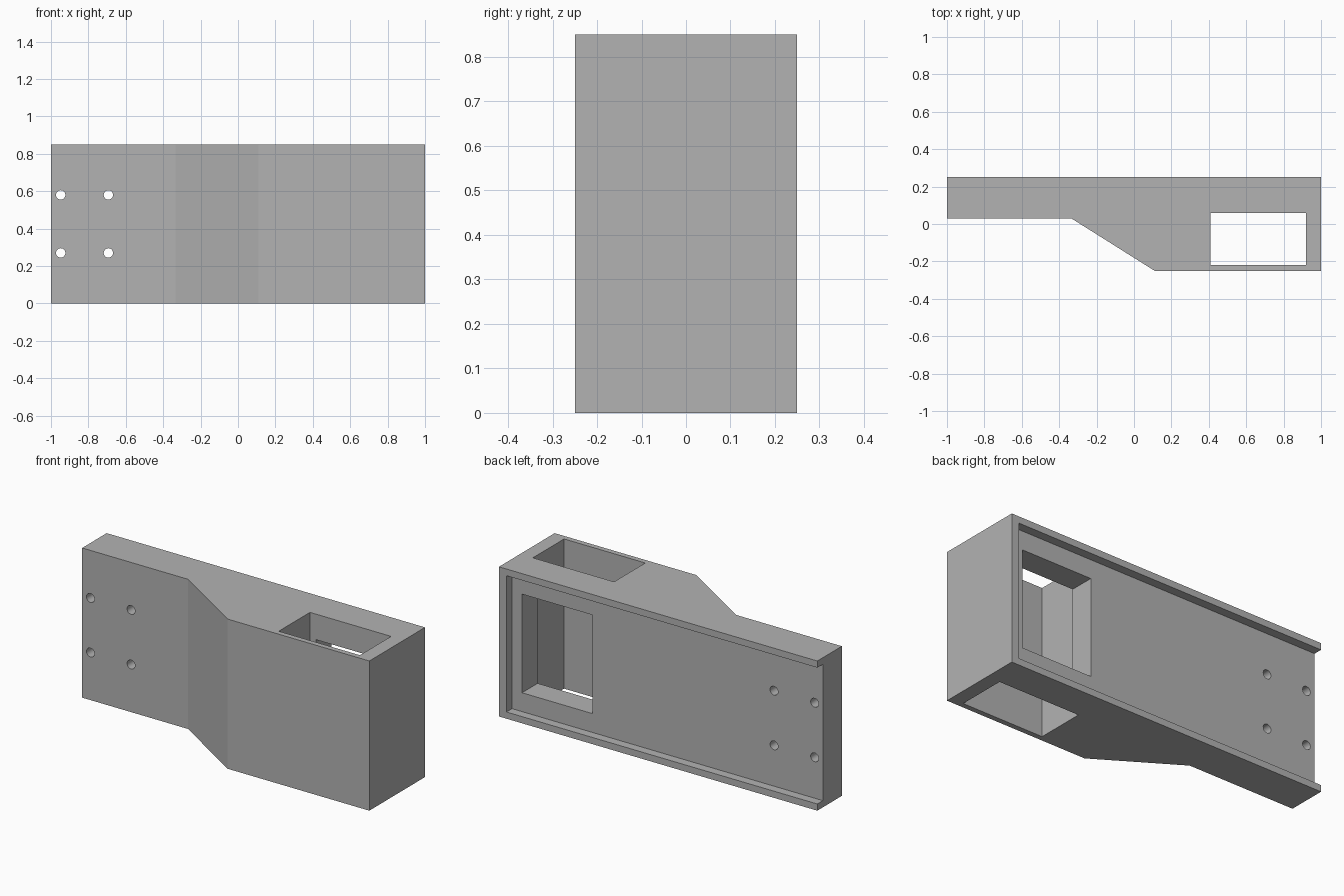
import bpy, bmesh, math
from mathutils import Matrix

if "Cube" in bpy.data.objects:
    bpy.data.objects.remove(bpy.data.objects["Cube"])

H = 0.85
grey = bpy.data.materials.new("plain grey")
grey.diffuse_color = (0.45, 0.45, 0.45, 1)
grey.use_nodes = True
grey.node_tree.nodes["Principled BSDF"].inputs["Base Color"].default_value = grey.diffuse_color


def add_object(name, bm):
    bmesh.ops.recalc_face_normals(bm, faces=bm.faces)
    mesh = bpy.data.meshes.new(name)
    bm.to_mesh(mesh)
    bm.free()
    obj = bpy.data.objects.new(name, mesh)
    bpy.context.collection.objects.link(obj)
    mesh.materials.append(grey)
    return obj


def box(name, x0, x1, y0, y1, z0, z1):
    bm = bmesh.new()
    bmesh.ops.create_cube(bm, size=1)
    bmesh.ops.scale(bm, vec=(x1 - x0, y1 - y0, z1 - z0), verts=bm.verts)
    bmesh.ops.translate(bm, vec=((x0 + x1) / 2, (y0 + y1) / 2, (z0 + z1) / 2), verts=bm.verts)
    return add_object(name, bm)


def drill(name, x, z, radius):
    bm = bmesh.new()
    bmesh.ops.create_cone(bm, cap_ends=True, segments=32, radius1=radius, radius2=radius, depth=1,
                          matrix=Matrix.Translation((x, 0, z)) @ Matrix.Rotation(math.pi / 2, 4, 'X'))
    return add_object(name, bm)


# Body: plan outline with a sloped step, raised to full height
outline = [(-1, 0.25), (-1, 0.03), (-0.335, 0.03), (0.11, -0.25), (1, -0.25), (1, 0.25)]
bm = bmesh.new()
base = bm.faces.new([bm.verts.new((x, y, 0)) for x, y in outline])
top = bmesh.ops.extrude_face_region(bm, geom=[base])["geom"]
bmesh.ops.translate(bm, vec=(0, 0, H), verts=[g for g in top if isinstance(g, bmesh.types.BMVert)])
body = add_object("bracket_body", bm)

# Back channel (open at the left end), vertical shaft, back window, screw holes
cutters = [
    box("channel_cutter", -1.1, 0.953, 0.2, 0.4, 0.038, H - 0.038),
    box("shaft_cutter", 0.41, 0.92, -0.22, 0.06, -0.1, H + 0.1),
    box("window_cutter", 0.447, 0.89, 0.0, 0.3, 0.145, H - 0.145),
]
cutters += [drill("screw_hole_cutter", x, z, 0.025) for x in (-0.948, -0.693) for z in (0.27, 0.58)]

for cutter in cutters:
    cutter.hide_render = True
    mod = body.modifiers.new(cutter.name, 'BOOLEAN')
    mod.operation = 'DIFFERENCE'
    mod.solver = 'EXACT'
    mod.object = cutter

# Apply the cuts and discard the cutters
bpy.context.view_layer.objects.active = body
body.select_set(True)
for mod in list(body.modifiers):
    bpy.ops.object.modifier_apply(modifier=mod.name)
for cutter in cutters:
    bpy.data.objects.remove(cutter)
bpy.ops.object.shade_smooth_by_angle(angle=math.radians(25))
